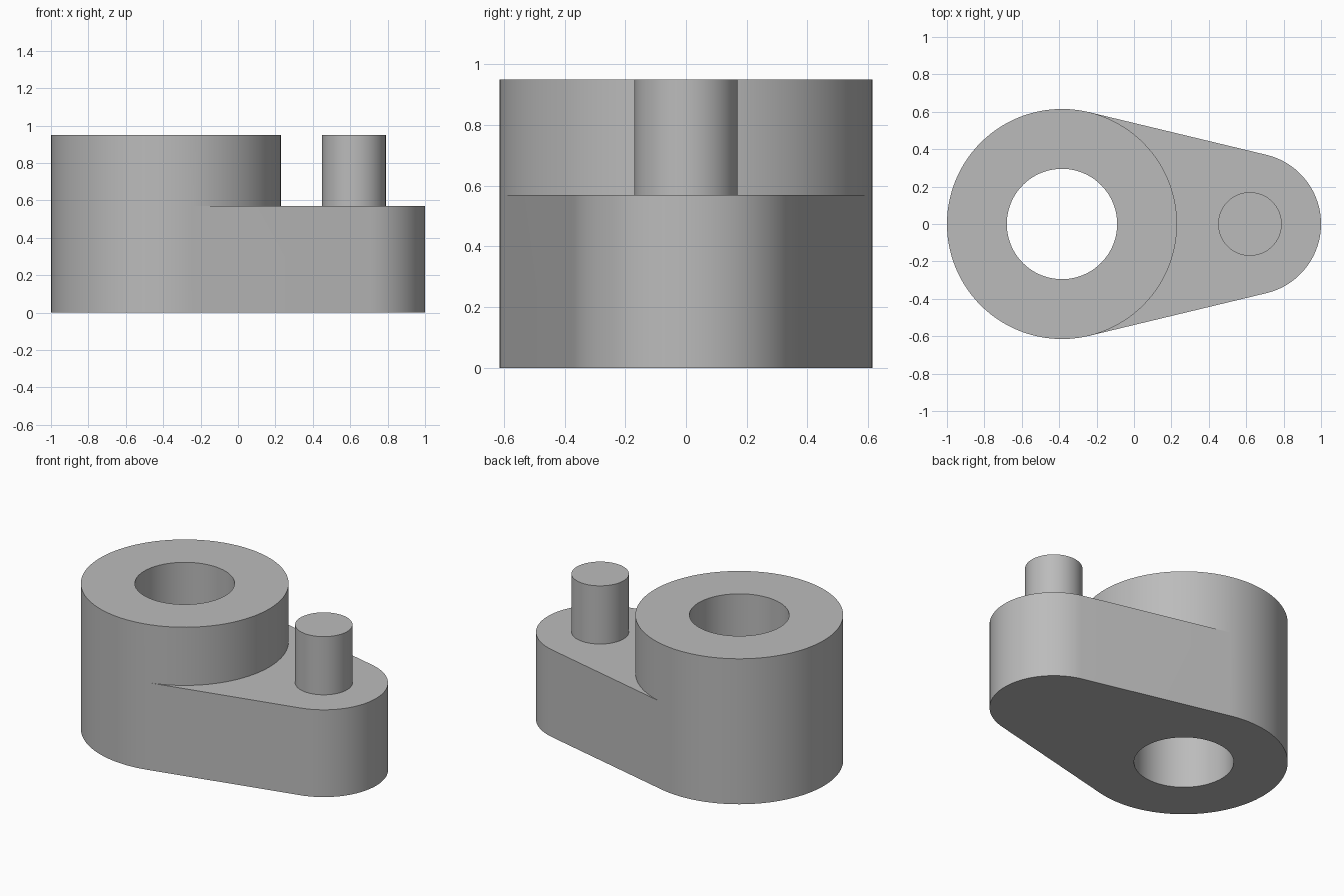
import bpy, bmesh, math

cube = bpy.data.objects.get("Cube")
if cube:
    bpy.data.objects.remove(cube, do_unlink=True)

BOSS_X, BOSS_R, BORE_R = -0.385, 0.615, 0.295
END_X, END_R, PIN_R = 0.62, 0.38, 0.17
ARM_Z, TOP_Z = 0.57, 0.95

steel = bpy.data.materials.new("plain grey")
steel.use_nodes = True
grey = (0.5, 0.5, 0.5, 1)
steel.diffuse_color = grey
steel.node_tree.nodes["Principled BSDF"].inputs["Base Color"].default_value = grey


def row(bm, cx, r, z, angles):
    return [bm.verts.new((cx + r * math.cos(a), r * math.sin(a), z)) for a in angles]


def sweep(start, end, n):
    return [start + (end - start) * i / n for i in range(n + 1)]


def bridge(bm, low, high, closed=False):
    for i in range(len(low) - (0 if closed else 1)):
        j = (i + 1) % len(low)
        bm.faces.new((low[i], low[j], high[j], high[i]))


def finish(bm, name):
    bmesh.ops.recalc_face_normals(bm, faces=bm.faces)
    mesh = bpy.data.meshes.new(name)
    bm.to_mesh(mesh)
    bm.free()
    mesh.materials.append(steel)
    obj = bpy.data.objects.new(name, mesh)
    bpy.context.collection.objects.link(obj)
    bpy.ops.object.select_all(action='DESELECT')
    obj.select_set(True)
    bpy.context.view_layer.objects.active = obj
    bpy.ops.object.shade_smooth_by_angle(angle=math.radians(30))


# Crank body: bored boss blending tangentially into a lower arm
tangent = math.acos((BOSS_R - END_R) / (END_X - BOSS_X))
inner = sweep(-tangent, tangent, 48)                   # boss arc facing the arm
outer = sweep(tangent, 2 * math.pi - tangent, 64)      # free boss arc
around = inner + outer[1:-1]
split = len(inner)

bm = bmesh.new()
base, mid, top = [row(bm, BOSS_X, BOSS_R, z, around) for z in (0, ARM_Z, TOP_Z)]
bore_low, bore_top = [row(bm, BOSS_X, BORE_R, z, around) for z in (0, TOP_Z)]
end_low, end_top = [row(bm, END_X, END_R, z, inner) for z in (0, ARM_Z)]

bridge(bm, mid, top, True)
bridge(bm, base[split - 1:] + base[:1], mid[split - 1:] + mid[:1])
bridge(bm, bore_low, bore_top, True)
bridge(bm, bore_low, base, True)
bridge(bm, bore_top, top, True)

# Arm side walls and flat faces
bridge(bm, [base[0]] + end_low + [base[split - 1]],
       [mid[0]] + end_top + [mid[split - 1]])
for boss_row, end_row in ((base, end_low), (mid, end_top)):
    bridge(bm, boss_row[:split], end_row)
finish(bm, "crank_body")

# Crank pin standing on the arm
bm = bmesh.new()
circle = sweep(0, 2 * math.pi, 64)[:-1]
pin_low, pin_top = [row(bm, END_X, PIN_R, z, circle) for z in (ARM_Z, TOP_Z)]
bridge(bm, pin_low, pin_top, True)
bm.faces.new(pin_top)
finish(bm, "crank_pin")
